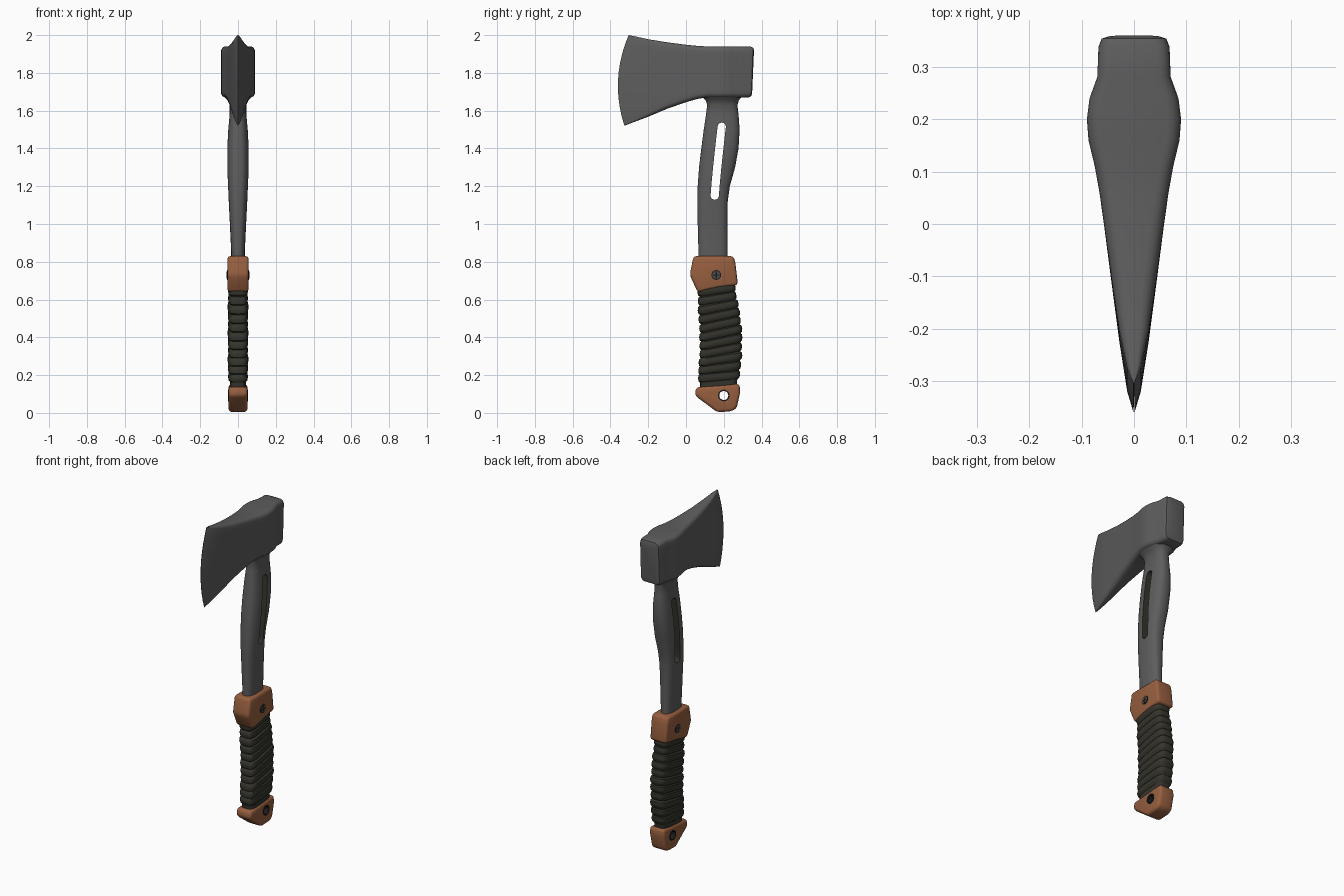
import bpy, bmesh, math
from math import sin, cos, pi

cube = bpy.data.objects.get("Cube")
if cube:
    bpy.data.objects.remove(cube, do_unlink=True)


def material(name, r, g, b):
    m = bpy.data.materials.new(name)
    m.use_nodes = True
    m.diffuse_color = (r, g, b, 1)
    m.node_tree.nodes["Principled BSDF"].inputs["Base Color"].default_value = (r, g, b, 1)
    return m


STEEL = material("grey steel", 0.11, 0.11, 0.11)
COPPER = material("copper brown", 0.31, 0.115, 0.05)
CORD = material("dark olive cord", 0.035, 0.034, 0.025)
SCREW = material("screw grey", 0.075, 0.08, 0.075)
BLACK = material("near black", 0.012, 0.012, 0.012)


def finish(ob, angle=35):
    """Apply the modifiers and smooth everything but sharp edges."""
    bpy.ops.object.select_all(action='DESELECT')
    ob.select_set(True)
    bpy.context.view_layer.objects.active = ob
    for m in list(ob.modifiers):
        bpy.ops.object.modifier_apply(modifier=m.name)
    bpy.ops.object.shade_smooth_by_angle(angle=math.radians(angle))


def loft(name, rings, mat, closed=False):
    """Skin a list of equal-length point rings; cap the ends or close the loop."""
    bm = bmesh.new()
    rows = [[bm.verts.new(p) for p in ring] for ring in rings]
    n = len(rows[0])
    pairs = list(zip(rows, rows[1:]))
    if closed:
        pairs.append((rows[-1], rows[0]))
    else:
        bm.faces.new(rows[0])
        bm.faces.new(rows[-1])
    for a, b in pairs:
        for i in range(n):
            j = (i + 1) % n
            bm.faces.new((a[i], a[j], b[j], b[i]))
    bmesh.ops.recalc_face_normals(bm, faces=bm.faces)
    me = bpy.data.meshes.new(name)
    bm.to_mesh(me)
    bm.free()
    me.materials.append(mat)
    ob = bpy.data.objects.new(name, me)
    bpy.context.collection.objects.link(ob)
    return ob


def plate(name, outline, hw, mat, bevel=0.0):
    """Extrude a (y, z) outline across x, with rounded edges."""
    ob = loft(name, [[(x, y, z) for y, z in outline] for x in (-hw, hw)], mat)
    if bevel:
        b = ob.modifiers.new("round", 'BEVEL')
        b.width, b.segments, b.limit_method = bevel, 3, 'ANGLE'
        b.angle_limit = math.radians(25)
    return ob


def cut(ob, cutter):
    m = ob.modifiers.new("cut", 'BOOLEAN')
    m.operation, m.object, m.solver = 'DIFFERENCE', cutter, 'EXACT'
    m.material_mode = 'TRANSFER'
    cutter.hide_render = True
    finish(ob)
    bpy.data.objects.remove(cutter, do_unlink=True)


def circle(y, z, r, n=24):
    return [(y + r * cos(2 * pi * i / n), z + r * sin(2 * pi * i / n)) for i in range(n)]


def oval(z, y0, y1, hw, power=2.6, tilt=0.0, n=40):
    """Squarish oval section lying across z, optionally tilted along y."""
    pts = []
    for i in range(n):
        c, s = cos(2 * pi * i / n), sin(2 * pi * i / n)
        u = math.copysign(abs(c) ** (2 / power), c)
        v = math.copysign(abs(s) ** (2 / power), s)
        d = v * (y1 - y0) / 2
        pts.append((hw * u, (y0 + y1) / 2 + d, z + tilt * d))
    return pts


# Axe head: rounded rectangular sections from the cutting edge to the poll
def head_ring(y, hw, z0, z1, bulge, skew):
    r = min(0.025, hw * 0.6)
    zc, hh = (z0 + z1) / 2, (z1 - z0) / 2
    half = []
    for k in range(5):
        a = -pi / 2 + k * pi / 8
        half.append((hw - r + r * cos(a), z0 + r + r * sin(a)))
    for k in range(1, 10):
        half.append((hw, z0 + r + (z1 - z0 - 2 * r) * k / 10))
    for k in range(5):
        a = k * pi / 8
        half.append((hw - r + r * cos(a), z1 - r + r * sin(a)))
    ring = half + [(-x, z) for x, z in reversed(half)]
    out = []
    for x, z in ring:
        t = (z - zc) / hh
        out.append((x, y - bulge * (1 - t * t) + skew * t, z))
    return out


head = [
    (-0.315, 0.001, 1.52, 2.0, 0.045, 0.011),
    (-0.28, 0.013, 1.535, 1.994, 0.04, 0.008),
    (-0.2, 0.028, 1.568, 1.978, 0.025, 0.0),
    (-0.1, 0.043, 1.61, 1.962, 0.012, 0.0),
    (0.0, 0.057, 1.645, 1.949, 0.004, 0.0),
    (0.06, 0.066, 1.662, 1.943, 0, 0),
    (0.11, 0.075, 1.67, 1.94, 0, 0),
    (0.16, 0.087, 1.67, 1.94, 0, 0),
    (0.2, 0.09, 1.67, 1.94, 0, 0),
    (0.24, 0.085, 1.67, 1.94, 0, 0),
    (0.28, 0.07, 1.67, 1.94, 0, 0.002),
    (0.335, 0.068, 1.67, 1.94, 0, 0.004),
    (0.35, 0.062, 1.676, 1.934, 0, 0.005),
    (0.355, 0.047, 1.69, 1.92, 0, 0.005),
]
finish(loft("axe_head", [head_ring(*s) for s in head], STEEL), 40)

# Steel handle with a flared collar under the head
shaft = [
    (0.7, 0.067, 0.22, 0.034), (0.85, 0.066, 0.22, 0.036),
    (1.0, 0.062, 0.22, 0.043), (1.12, 0.06, 0.221, 0.049),
    (1.2, 0.062, 0.232, 0.053), (1.3, 0.069, 0.26, 0.057),
    (1.4, 0.081, 0.278, 0.057), (1.5, 0.094, 0.284, 0.052),
    (1.58, 0.106, 0.278, 0.044), (1.63, 0.112, 0.272, 0.044),
    (1.655, 0.104, 0.28, 0.056), (1.675, 0.085, 0.295, 0.075),
    (1.72, 0.085, 0.295, 0.075),
]
handle = loft("steel_handle", [oval(*s) for s in shaft], STEEL)

# Long slot through the handle, lined in dark olive
def slot_centre(z):
    return 0.151 + 0.04 * max(0, (z - 1.13) / 0.4) ** 1.2

r, low, high = 0.022, 1.15, 1.515
levels = [low + (high - low) * i / 8 for i in range(9)]
slot = [(slot_centre(z) + r, z) for z in levels]
slot += [(slot_centre(high) + r * cos(k * pi / 8), high + r * sin(k * pi / 8)) for k in range(1, 8)]
slot += [(slot_centre(z) - r, z) for z in reversed(levels)]
slot += [(slot_centre(low) - r * cos(k * pi / 8), low - r * sin(k * pi / 8)) for k in range(1, 8)]
cut(handle, plate("slot_cutter", slot, 0.2, CORD))

# Cord-wrapped grip: one skin whose rings dip in between tilted bands
grip = [(0.12, 0.064, 0.278), (0.2, 0.063, 0.288), (0.3, 0.07, 0.297),
        (0.4, 0.073, 0.298), (0.5, 0.068, 0.287), (0.6, 0.062, 0.268),
        (0.7, 0.06, 0.255)]

def grip_at(z):
    for a, b in zip(grip, grip[1:]):
        if z <= b[0]:
            t = (z - a[0]) / (b[0] - a[0])
            return [a[k] + t * (b[k] - a[k]) for k in (1, 2)]
    return grip[-1][1:]

rings = [oval(0.12, 0.075, 0.27, 0.042, 4, 0.06), oval(0.165, 0.075, 0.27, 0.042, 4, 0.08)]
bands = 11
start, pitch = 0.17, 0.046
for i in range(bands):
    tilt = 0.09 + 0.1 * sin(pi * i / (bands - 1)) + 0.05 * i / bands
    swell = 0.003 * (i % 3 - 1)
    for f, inset in ((0.0, 0.009), (0.14, 0.002), (0.5, -0.001), (0.86, 0.002), (0.98, 0.009)):
        z = start + (i + f) * pitch
        y0, y1 = grip_at(z)
        d = inset - swell / 2
        rings.append(oval(z, y0 + d, y1 - d, 0.053 - d, 4, tilt))
finish(loft("cord_grip", rings, CORD), 40)

# Copper collar at the top of the grip
guard = [(0.04, 0.83), (0.252, 0.83), (0.262, 0.79), (0.275, 0.677),
         (0.17, 0.662), (0.062, 0.638), (0.02, 0.73)]
finish(plate("grip_collar", guard, 0.056, COPPER, 0.016))

# Copper pommel with a lanyard hole
base = [(0.054, 0.136), (0.283, 0.154), (0.287, 0.11), (0.268, 0.025),
        (0.24, 0.008), (0.165, 0.004), (0.047, 0.092)]
pommel = plate("pommel", base, 0.05, COPPER, 0.018)
cut(pommel, plate("hole_cutter", circle(0.2, 0.092, 0.028), 0.2, BLACK))

# Dark eyelet lining the lanyard hole
eyelet = [[(x, y, z) for y, z in circle(0.2, 0.092, rad)]
          for x, rad in ((-0.052, 0.024), (-0.052, 0.031), (0.052, 0.031), (0.052, 0.024))]
finish(loft("lanyard_eyelet", eyelet, BLACK, closed=True))

# Cross-head screws on both sides of the collar
finish(plate("collar_screw", circle(0.16, 0.73, 0.021), 0.059, SCREW))
finish(plate("screw_rim", circle(0.16, 0.73, 0.026), 0.0575, BLACK))
for name, a, b in (("screw_slot_upright", 0.003, 0.018), ("screw_slot_level", 0.018, 0.003)):
    plate(name, [(0.16 - a, 0.73 - b), (0.16 + a, 0.73 - b),
                 (0.16 + a, 0.73 + b), (0.16 - a, 0.73 + b)], 0.06, BLACK)
